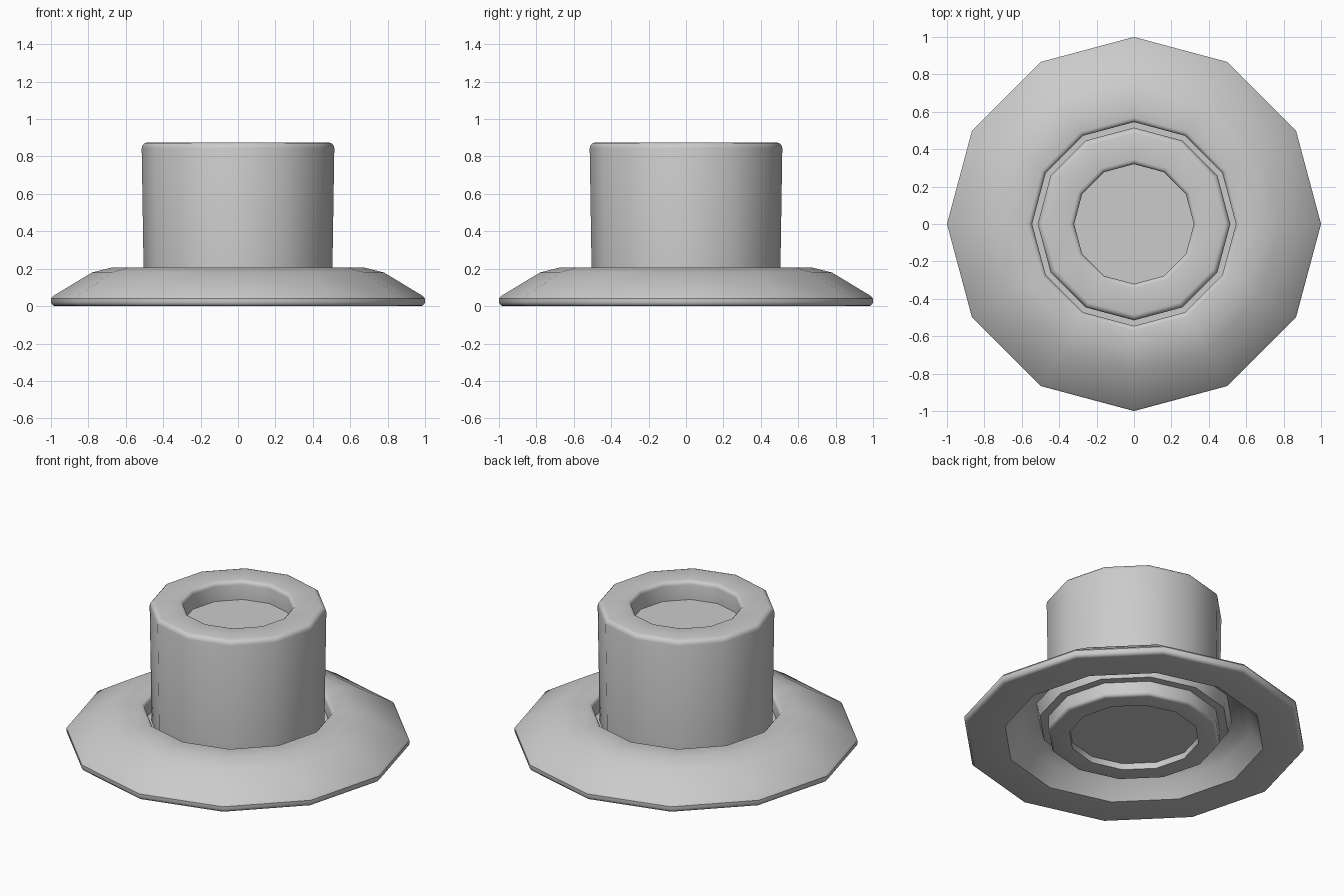
import bpy
import bmesh
import math

cube = bpy.data.objects.get("Cube")
if cube:
    bpy.data.objects.remove(cube, do_unlink=True)

SIDES = 12

# Single plain grey
grey = bpy.data.materials.new("plain grey")
grey.use_nodes = True
color = (0.6, 0.6, 0.6, 1)
grey.diffuse_color = color
grey.node_tree.nodes["Principled BSDF"].inputs["Base Color"].default_value = color


def arc(r, z, radius, start, end):
    """Rounded corner of a profile, in three steps between two angles."""
    angles = [math.radians(start + (end - start) * i / 3) for i in range(4)]
    return [(r + radius * math.cos(a), z + radius * math.sin(a)) for a in angles]


def lathe(name, profile, closed):
    """Turn a (radius, height) profile around z into a twelve-sided solid."""
    bm = bmesh.new()
    verts = [bm.verts.new((r, 0, z)) for r, z in profile]
    edges = [bm.edges.new(pair) for pair in zip(verts, verts[1:])]
    if closed:
        edges.append(bm.edges.new((verts[-1], verts[0])))
    bmesh.ops.spin(bm, geom=verts + edges, cent=(0, 0, 0), axis=(0, 0, 1),
                   angle=math.tau, steps=SIDES, use_merge=False)
    bmesh.ops.remove_doubles(bm, verts=bm.verts, dist=0.0005)
    bmesh.ops.recalc_face_normals(bm, faces=bm.faces)
    mesh = bpy.data.meshes.new(name)
    bm.to_mesh(mesh)
    bm.free()
    mesh.materials.append(grey)
    obj = bpy.data.objects.new(name, mesh)
    bpy.context.collection.objects.link(obj)
    bpy.ops.object.select_all(action="DESELECT")
    obj.select_set(True)
    bpy.context.view_layer.objects.active = obj
    bpy.ops.object.shade_smooth_by_angle(angle=math.radians(34))


# Flared skirt: domed top, rounded rim, hollow underside, collar around the post
lathe("flared_skirt",
      [(0.505, 0.11), (0.545, 0.11)]
      + arc(0.57, 0.182, 0.025, 180, 90)
      + [(0.67, 0.207), (0.78, 0.18), (0.99, 0.053), (1.0, 0.04)]
      + arc(0.977, 0.023, 0.023, 0, -90)
      + [(0.76, 0), (0.69, 0.1), (0.63, 0.15), (0.575, 0.17),
         (0.555, 0.09), (0.505, 0.09)], True)

# Central post: rounded ends with a recess in the top and a shallow one below
lathe("central_post",
      [(0, 0.755), (0.32, 0.755)]
      + arc(0.345, 0.85, 0.025, 180, 90)
      + arc(0.485, 0.845, 0.03, 90, 0)
      + [(0.505, 0.21)]
      + arc(0.485, 0.02, 0.02, 0, -90)
      + [(0.38, 0), (0.38, 0.04), (0, 0.04)], False)
